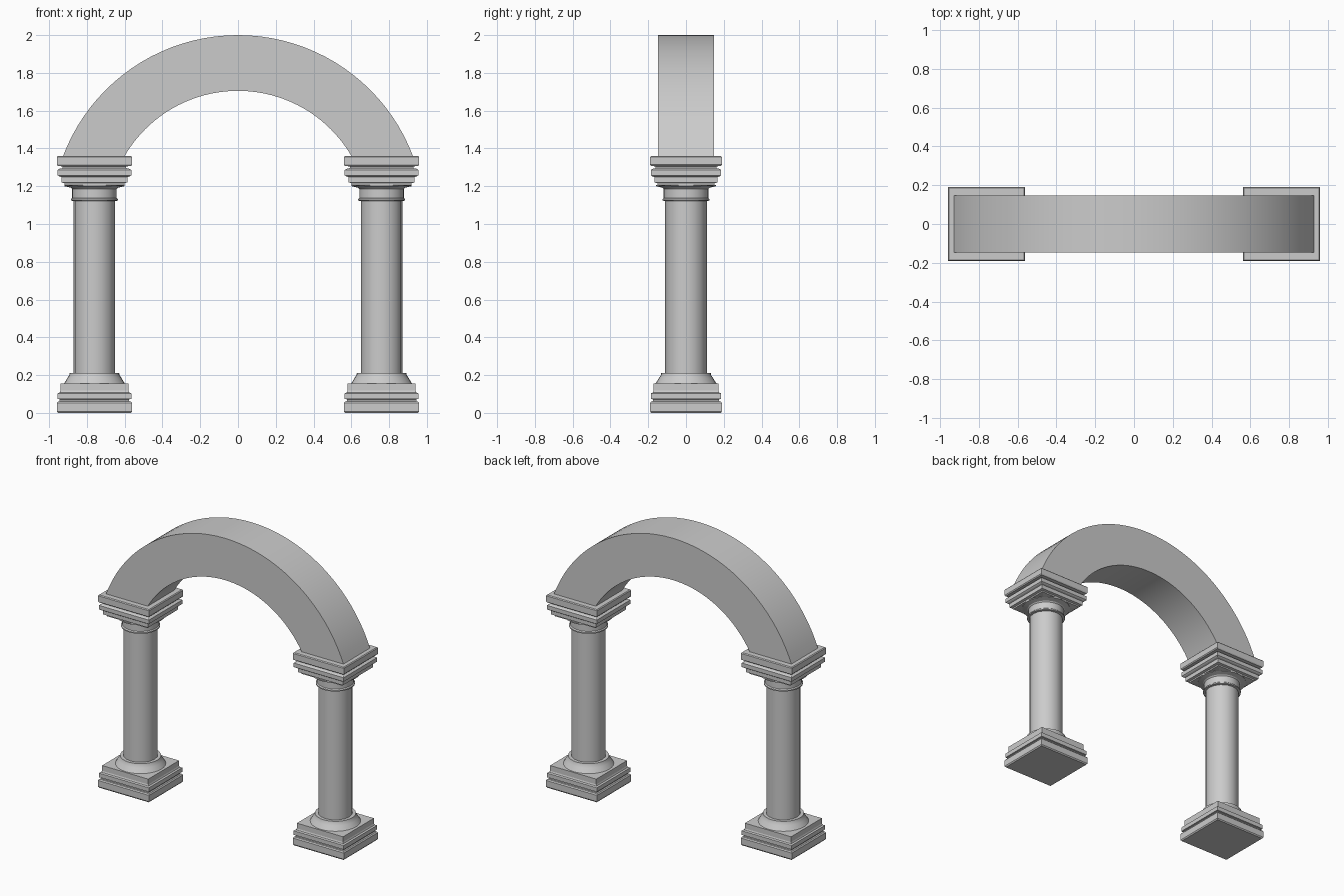
import bpy, bmesh
from math import pi, cos, sin, asin

cube = bpy.data.objects.get("Cube")
if cube:
    bpy.data.objects.remove(cube, do_unlink=True)

COLUMN_X = 0.76
SPRING_Z = 1.36


def finish(name, bm, x=0, smooth=False):
    bmesh.ops.recalc_face_normals(bm, faces=bm.faces)
    mesh = bpy.data.meshes.new(name)
    bm.to_mesh(mesh)
    bm.free()
    obj = bpy.data.objects.new(name, mesh)
    obj.location.x = x
    bpy.context.collection.objects.link(obj)
    if smooth:
        bpy.ops.object.select_all(action='DESELECT')
        obj.select_set(True)
        bpy.context.view_layer.objects.active = obj
        bpy.ops.object.shade_smooth_by_angle(angle=pi / 6)
    return obj


def skin(bm, rings):
    """Join closed rings of points into a capped solid."""
    loops = [[bm.verts.new(p) for p in ring] for ring in rings]
    n = len(loops[0])
    for a, b in zip(loops, loops[1:]):
        for i in range(n):
            j = (i + 1) % n
            bm.faces.new((a[i], a[j], b[j], b[i]))
    bm.faces.new(loops[0][::-1])
    bm.faces.new(loops[-1])


def square_moulding(name, profile, x):
    bm = bmesh.new()
    skin(bm, [[(sx * w, sy * w * 0.955, z)
               for sx, sy in ((-1, -1), (1, -1), (1, 1), (-1, 1))]
              for w, z in profile])
    return finish(name, bm, x)


def turned(name, profile, x, sides):
    bm = bmesh.new()
    skin(bm, [[(r * cos(2 * pi * i / sides), r * sin(2 * pi * i / sides), z)
               for i in range(sides)] for r, z in profile])
    return finish(name, bm, x, smooth=True)


# Stepped square mouldings, given as half width and height
BASE = [(0.193, 0), (0.199, 0.008), (0.199, 0.052), (0.193, 0.06),
        (0.184, 0.062), (0.184, 0.072), (0.195, 0.074), (0.195, 0.103),
        (0.184, 0.108), (0.18, 0.118), (0.18, 0.155)]
CAPITAL = [(0.12, 1.2), (0.158, 1.206), (0.158, 1.216), (0.175, 1.22),
           (0.175, 1.248), (0.186, 1.252), (0.195, 1.258), (0.195, 1.286),
           (0.186, 1.292), (0.168, 1.296), (0.168, 1.305), (0.194, 1.307),
           (0.199, 1.314), (0.199, 1.354), (0.194, SPRING_Z)]

# Round parts, given as radius and height
FLARE = [(0.165, 0.15), (0.158, 0.16), (0.143, 0.185), (0.133, 0.2),
         (0.131, 0.211), (0.1, 0.211)]
SHAFT = [(0.11, 0.2), (0.11, 1.14)]
COLLAR = [(0.11, 1.122), (0.125, 1.124), (0.125, 1.132), (0.118, 1.138),
          (0.118, 1.185), (0.125, 1.192), (0.158, 1.2), (0.158, 1.206)]

for side, x in (("left", COLUMN_X), ("right", -COLUMN_X)):
    square_moulding(side + "_base", BASE, x)
    turned(side + "_base_flare", FLARE, x, 32)
    turned(side + "_shaft", SHAFT, x, 16)
    turned(side + "_collar", COLLAR, x, 32)
    square_moulding(side + "_capital", CAPITAL, x)

# Arch band, cut level where it lands on the capitals
OUTER, INNER, CENTRE_Z, HALF_DEPTH, STEPS = 0.99, 0.695, 1.01, 0.148, 40


def arc_point(radius, t):
    start = asin((SPRING_Z - CENTRE_Z) / radius)
    a = start + t * (pi - 2 * start)
    return radius * cos(a), CENTRE_Z + radius * sin(a)


bm = bmesh.new()
sections = []
for i in range(STEPS + 1):
    (xo, zo), (xi, zi) = arc_point(OUTER, i / STEPS), arc_point(INNER, i / STEPS)
    sections.append([(xo, -HALF_DEPTH, zo), (xo, HALF_DEPTH, zo),
                     (xi, HALF_DEPTH, zi), (xi, -HALF_DEPTH, zi)])
skin(bm, sections)
finish("arch", bm, smooth=True)
